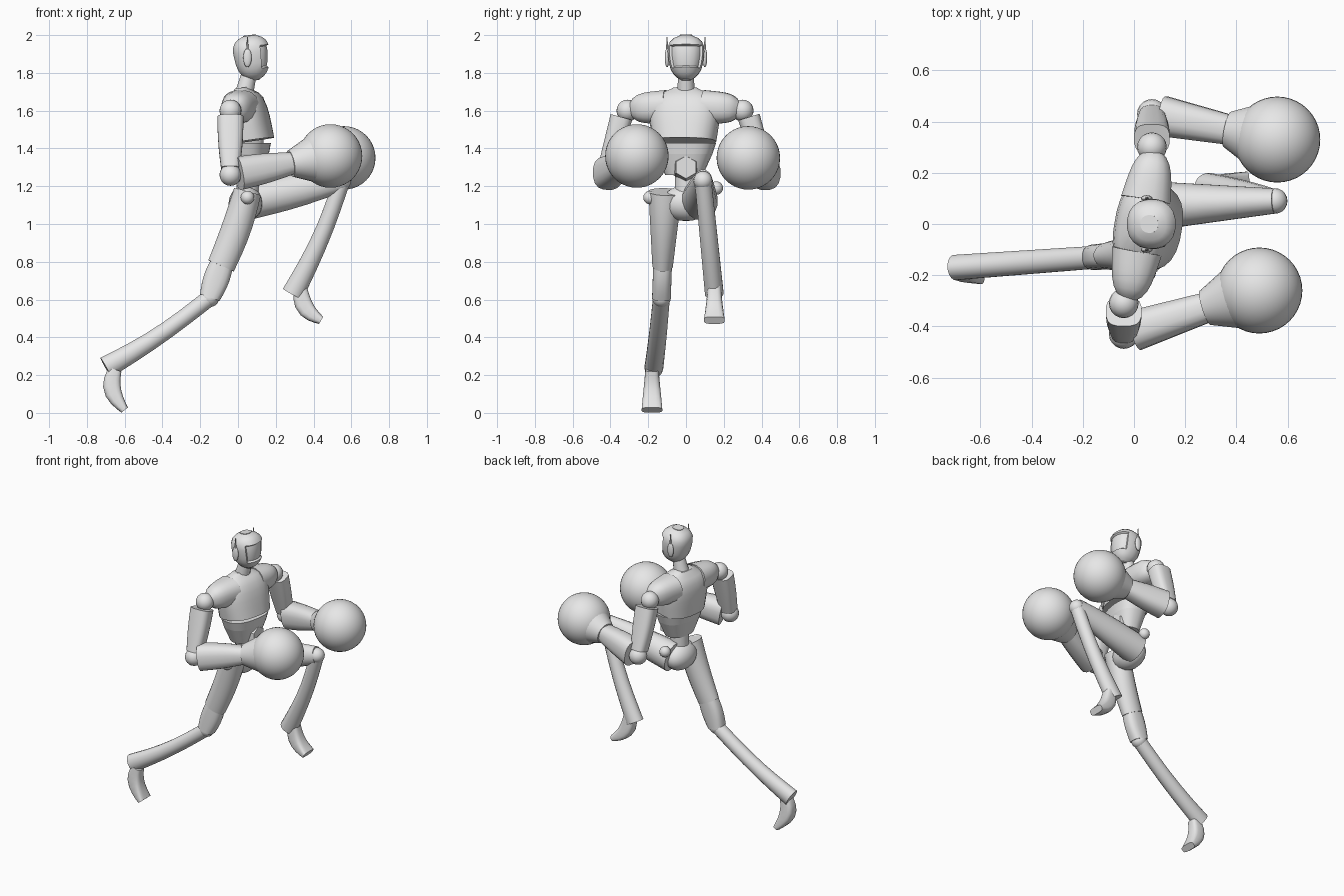
import bpy
import bmesh
import math
from mathutils import Matrix, Vector

if "Cube" in bpy.data.objects:
    bpy.data.objects.remove(bpy.data.objects["Cube"], do_unlink=True)

grey = bpy.data.materials.new("plain grey")
grey.use_nodes = True
grey.diffuse_color = (.8, .8, .8, 1)
grey.node_tree.nodes["Principled BSDF"].inputs["Base Color"].default_value = grey.diffuse_color

ACROSS = Vector((0, 1, 0))
FORWARD = Vector((1, 0, 0))
STILL = Matrix.Identity(4)
# The upper body is twisted a little about the spine
TWIST = Matrix.Rotation(math.radians(-10), 4, "Z")


def finish(name, bm, angle=40):
    """Turn a bmesh into a shaded object."""
    bmesh.ops.recalc_face_normals(bm, faces=bm.faces)
    mesh = bpy.data.meshes.new(name)
    bm.to_mesh(mesh)
    bm.free()
    mesh.materials.append(grey)
    obj = bpy.data.objects.new(name, mesh)
    bpy.context.collection.objects.link(obj)
    bpy.ops.object.select_all(action="DESELECT")
    obj.select_set(True)
    bpy.context.view_layer.objects.active = obj
    bpy.ops.object.shade_smooth_by_angle(angle=math.radians(angle))


# Size rules along a part, from its start to its end
def even(t):
    return 1


def dome(t):
    return math.sqrt(max(.1, 1 - t ** 5))


def pod(t):
    return math.sqrt(max(.1, 1 - abs(2 * t - 1) ** 3))


def blend(pair, t):
    return pair[0] + (pair[1] - pair[0]) * t


def limb_mesh(start, end, width, depth=None, bulge=0, bow=(0, 0, 0), shape=even,
              side=ACROSS, sides=16, power=2, steps=9):
    """Skin superellipse rings along a bowed line; width lies along side."""
    start, end, bow = Vector(start), Vector(end), Vector(bow)
    depth = depth or width
    bm = bmesh.new()
    rings = []
    for i in range(steps + 1):
        t = (1 - math.cos(math.pi * i / steps)) / 2
        swell = math.sin(math.pi * t)
        centre = start.lerp(end, t) + bow * swell
        tangent = (end - start + bow * math.pi * math.cos(math.pi * t)).normalized()
        u = (side - tangent * side.dot(tangent)).normalized()
        v = tangent.cross(u)
        half_width = blend(width, t) * shape(t)
        half_depth = (blend(depth, t) + bulge * swell) * shape(t)
        ring = []
        for k in range(sides):
            angle = math.tau * (k + .5) / sides
            c, s = math.cos(angle), math.sin(angle)
            across = math.copysign(abs(c) ** (2 / power), c) * half_width
            through = math.copysign(abs(s) ** (2 / power), s) * half_depth
            ring.append(bm.verts.new(centre + u * across + v * through))
        rings.append(ring)
    for low, high in zip(rings, rings[1:]):
        for k in range(sides):
            n = (k + 1) % sides
            bm.faces.new((low[k], low[n], high[n], high[k]))
    bm.faces.new(rings[0])
    bm.faces.new(rings[-1])
    return bm


def limb(name, start, end, width, turn=STILL, **options):
    bm = limb_mesh(start, end, width, **options)
    bm.transform(turn)
    finish(name, bm)


def ball(name, centre, radius, segments=20, scale=(1, 1, 1)):
    bm = bmesh.new()
    bmesh.ops.create_uvsphere(bm, u_segments=segments, v_segments=segments // 2, radius=radius)
    bm.transform(Matrix.Translation(centre) @ Matrix.Diagonal((*scale, 1)))
    finish(name, bm, 60)


# Head with a recessed visor
bm = limb_mesh((.09, 0, 1.76), (.06, 0, 2), width=(.08, .11), depth=(.08, .11),
               shape=pod, sides=20, power=2.3, steps=12)
bm.normal_update()
visor = [f for f in bm.faces
         if f.normal.x > .45 and 1.82 < f.calc_center_median().z < 1.95]
bmesh.ops.inset_region(bm, faces=visor, thickness=.006, depth=-.012)
finish("head", bm)
limb("neck", (.03, 0, 1.68), (.06, 0, 1.8), width=(.05, .04))


# Torso in stacked shells, each wider than the one below
def shell(name, low, high, width, depth, lean=0, shape=even):
    limb(name, (.06, 0, low), (.06 - lean, 0, high), width, depth=depth,
         turn=TWIST, shape=shape, sides=24, power=2.5)


shell("chest", 1.44, 1.72, width=(.17, .21), depth=(.13, .11), lean=.04, shape=dome)
shell("rib_band", 1.37, 1.43, width=(.15, .17), depth=(.1, .11))
shell("belly", 1.26, 1.37, width=(.1, .15), depth=(.07, .1))
limb("belly_plate", (.08, 0, 1.3), (.16, 0, 1.3), width=(.08, .06), sides=6)
limb("waist", (.05, 0, 1.1), (.05, 0, 1.28), width=(.06, .06))

# Ear pods with thin aerials, and shoulders
for name, s in (("left", 1), ("right", -1)):
    ear = Vector((.05, s * .1, 1.88))
    ball(name + "_ear", ear, .05, scale=(.45, .25, 1))
    limb(name + "_aerial", ear, ear + Vector((0, 0, .11)), width=(.01, .002), sides=8)
    limb(name + "_shoulder", (.03, s * .1, 1.62), (.03, s * .3, 1.61), width=(.1, .07),
         depth=(.09, .08), turn=TWIST, shape=dome, side=FORWARD, power=2.4)


def arm(side, shoulder, elbow, glove):
    """Shoulder joint, upper arm, elbow, forearm, cuff and round glove."""
    shoulder, elbow, glove = Vector(shoulder), Vector(elbow), Vector(glove)
    wrist = elbow.lerp(glove, .6)
    outward = ACROSS * math.copysign(.02, shoulder.y)
    ball(side + "_shoulder_joint", shoulder, .058)
    limb(side + "_upper_arm", shoulder.lerp(elbow, .1) + outward, elbow.lerp(shoulder, .1),
         width=(.06, .05), depth=(.07, .05), bulge=.005, power=3)
    ball(side + "_elbow", elbow, .058)
    limb(side + "_forearm", elbow.lerp(glove, .08), wrist,
         width=(.08, .06), depth=(.09, .06), bulge=.005, power=2.6)
    limb(side + "_cuff", wrist, wrist.lerp(glove, .5), width=(.07, .12), sides=24)
    ball(side + "_glove", glove, .168, segments=40)


arm("left", shoulder=(.07, .3, 1.6), elbow=(.07, .43, 1.26), glove=(.56, .33, 1.35))
arm("right", shoulder=(-.04, -.31, 1.6), elbow=(-.04, -.43, 1.26), glove=(.49, -.26, 1.36))


# Pelvis and hip knobs
ball("pelvis", (.04, 0, 1.11), .1, scale=(.9, 1.3, .95))
ball("left_hip_knob", (.05, .16, 1.19), .036)
ball("right_hip_knob", (.05, -.19, 1.14), .036)


def lower_leg(side, knee, heel, ankle, toe, bow, foot_bow):
    """Knee joint, flared shin and wedge foot."""
    ball(side + "_knee_joint", knee, .05)
    limb(side + "_shin", knee, heel, width=(.045, .05), depth=(.045, .06),
         bulge=-.005, bow=bow)
    limb(side + "_foot", ankle, toe, width=(.035, .055), depth=(.035, .022),
         bulge=.018, bow=foot_bow, power=3.5)


# Left leg, knee raised
knee = Vector((.55, .09, 1.23))
limb("left_thigh", (.05, .07, 1.12), knee, width=(.1, .05), depth=(.1, .06), bulge=.01)
lower_leg("left", knee, heel=(.29, .15, .63), ankle=(.33, .15, .67), toe=(.44, .15, .49),
          bow=(.02, 0, 0), foot_bow=(-.03, 0, -.02))

# Right leg, trailing, with a knee guard
hip, knee = Vector((.05, -.11, 1.17)), Vector((-.15, -.13, .61))
limb("right_thigh", hip, hip.lerp(knee, .7), width=(.09, .055), depth=(.075, .075),
     bulge=.005, bow=(.01, 0, 0))
limb("right_knee_guard", hip.lerp(knee, .65), knee, width=(.05, .05), depth=(.06, .055),
     bulge=.012, power=2.8)
lower_leg("right", knee, heel=(-.7, -.17, .24), ankle=(-.65, -.18, .23),
          toe=(-.6, -.18, .015), bow=(0, 0, -.02), foot_bow=(-.04, 0, 0))
